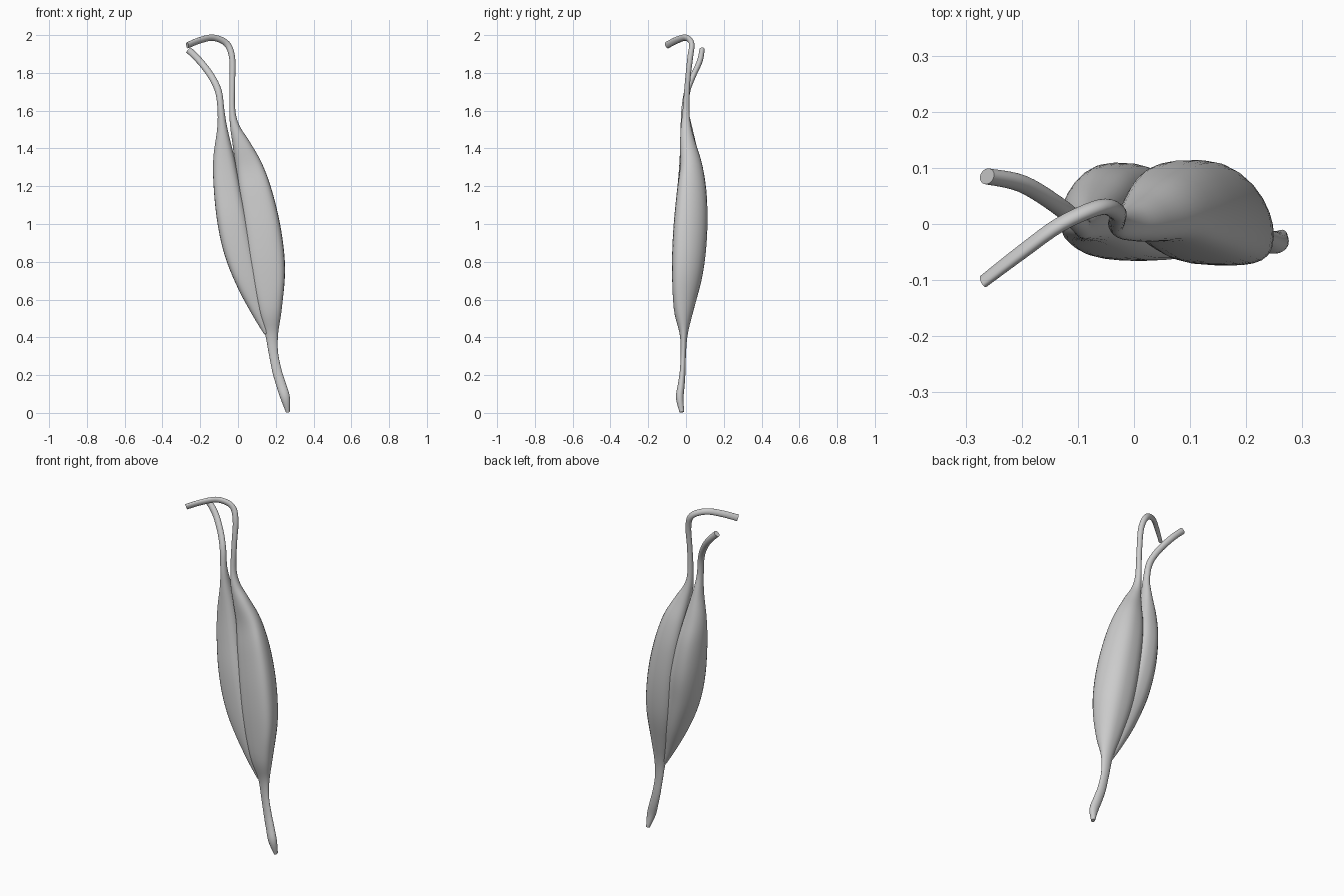
import bpy, bmesh, math
from mathutils import Vector

if "Cube" in bpy.data.objects:
    bpy.data.objects.remove(bpy.data.objects["Cube"])

SIDES, STEPS = 28, 5


def spline(points):
    """Catmull-Rom interpolation of (x, y, z, half width, half depth) rows."""
    pts = [points[0]] + points + [points[-1]]
    out = []
    for i in range(1, len(pts) - 2):
        for s in range(STEPS):
            t = s / STEPS
            out.append([0.5 * (2*b + (c - a)*t + (2*a - 5*b + 4*c - d)*t*t
                               + (3*b - a - 3*c + d)*t**3)
                        for a, b, c, d in zip(*pts[i-1:i+3])])
    return out + [list(points[-1])]


def muscle_head(name, points, outer):
    """Loft rings along the path; the inner side is flatter, the outer side rounded."""
    rows = spline(points)
    centres = [Vector(r[:3]) for r in rows]
    bm = bmesh.new()
    u, prev = Vector((1, 0, 0)), None
    for i, (x, y, z, w, d) in enumerate(rows):
        t = (centres[min(i+1, len(rows)-1)] - centres[max(i-1, 0)]).normalized()
        u = (u - t * u.dot(t)).normalized()
        v = t.cross(u)
        belly = min(1, max(0, (d - 0.02) / 0.05))
        ring = []
        for k in range(SIDES):
            a = 2 * math.pi * k / SIDES
            c, s = math.cos(a), math.sin(a)
            p = 2 + belly * (0.15 if c * outer > 0 else 1.0)
            cu = math.copysign(abs(c) ** (2 / p), c)
            sv = math.copysign(abs(s) ** (2 / p), s)
            if c * outer > 0:
                sv -= 0.35 * belly * c * c
            ring.append(bm.verts.new(centres[i] + u * (w * cu) + v * (d * sv)))
        if prev:
            for k in range(SIDES):
                j = (k + 1) % SIDES
                bm.faces.new((prev[k], prev[j], ring[j], ring[k]))
        else:
            bm.faces.new(ring[::-1])
        prev = ring
    bm.faces.new(prev)
    mesh = bpy.data.meshes.new(name)
    bm.to_mesh(mesh)
    bm.free()
    ob = bpy.data.objects.new(name, mesh)
    bpy.context.collection.objects.link(ob)
    bpy.context.view_layer.objects.active = ob
    ob.select_set(True)
    bpy.ops.object.shade_smooth_by_angle(angle=math.radians(50))
    ob.select_set(False)


# Large head: lower tendon, belly, and tendon arching over the top
muscle_head("large_muscle_head", [
    (.264, -.022, .004, .010, .012), (.250, -.033, .08, .025, .020),
    (.228, -.025, .15, .026, .018), (.207, -.018, .22, .025, .015),
    (.187, -.014, .32, .025, .014), (.178, -.012, .42, .035, .022),
    (.168, -.012, .55, .065, .053), (.153, .008, .75, .098, .082),
    (.128, .022, .95, .103, .090), (.093, .030, 1.15, .092, .080),
    (.058, .028, 1.30, .073, .060), (.018, .010, 1.42, .047, .042),
    (-.015, .000, 1.51, .026, .028), (-.030, .000, 1.60, .016, .018),
    (-.030, .008, 1.75, .015, .014), (-.031, .022, 1.88, .016, .015),
    (-.060, .030, 1.955, .017, .014), (-.130, .000, 1.986, .017, .013),
    (-.200, -.050, 1.973, .018, .012), (-.268, -.102, 1.946, .018, .010)], 1)

# Small head: belly beside the large one, with its own bent tendon
muscle_head("small_muscle_head", [
    (.150, -.015, .42, .012, .012), (.110, -.012, .53, .036, .036),
    (.060, .000, .68, .064, .062), (.008, .012, .85, .080, .078),
    (-.028, .024, 1.02, .082, .085), (-.058, .028, 1.20, .071, .073),
    (-.075, .018, 1.35, .056, .052), (-.083, .003, 1.50, .028, .032),
    (-.090, -.005, 1.60, .018, .020), (-.103, .006, 1.70, .018, .016),
    (-.140, .036, 1.78, .018, .015), (-.200, .072, 1.86, .018, .015),
    (-.262, .085, 1.922, .018, .014)], -1)
